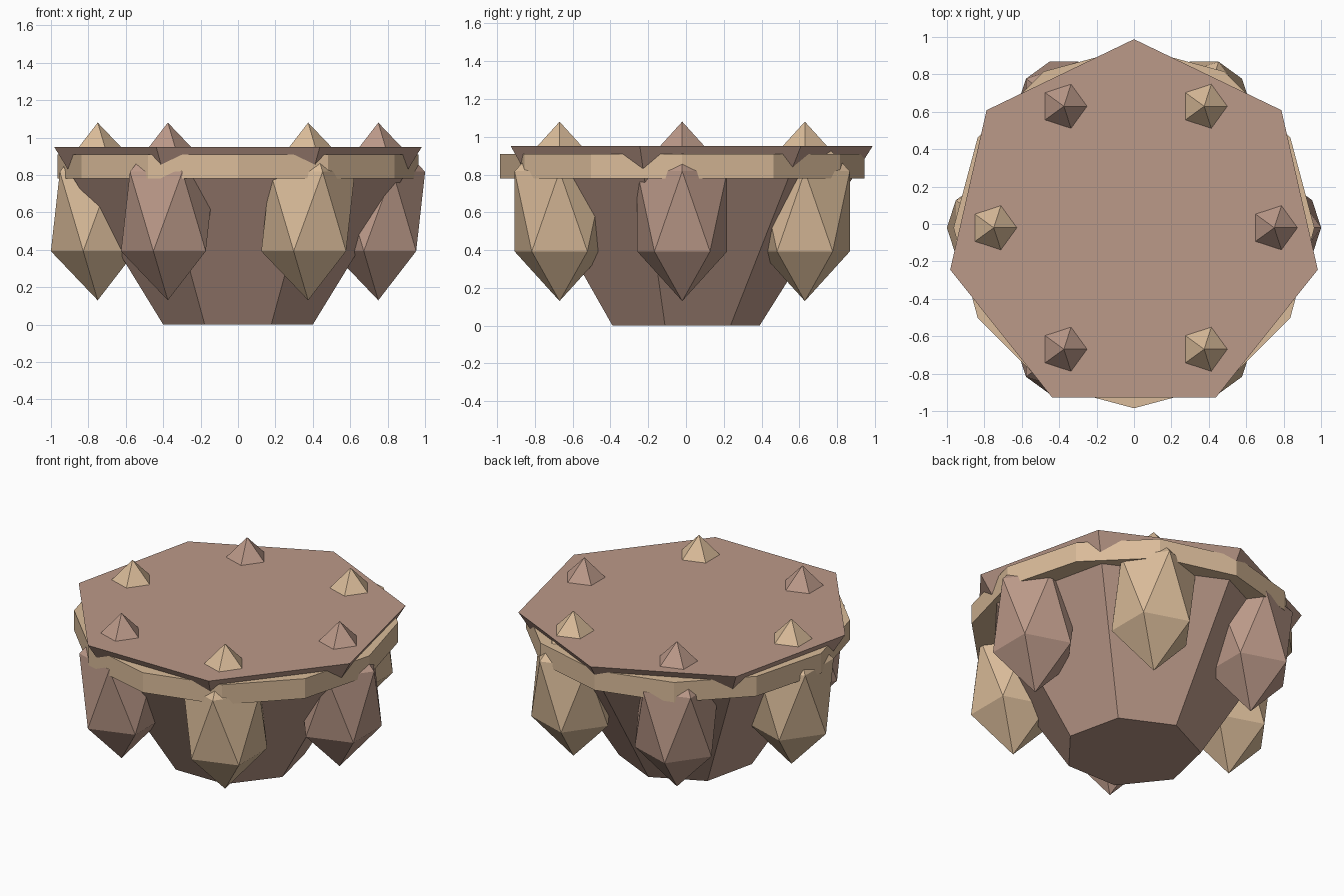
import bpy, bmesh
from math import sin, cos, pi

if "Cube" in bpy.data.objects:
    bpy.data.objects.remove(bpy.data.objects["Cube"], do_unlink=True)

CENTRE_Y = -0.02


def make_material(name, rgb):
    mat = bpy.data.materials.new(name)
    mat.use_nodes = True
    mat.diffuse_color = (*rgb, 1)
    mat.node_tree.nodes["Principled BSDF"].inputs["Base Color"].default_value = (*rgb, 1)
    return mat


def finish(name, bm, mat, location):
    bmesh.ops.recalc_face_normals(bm, faces=bm.faces)
    mesh = bpy.data.meshes.new(name)
    bm.to_mesh(mesh)
    bm.free()
    mesh.materials.append(mat)
    obj = bpy.data.objects.new(name, mesh)
    obj.location = location
    bpy.context.collection.objects.link(obj)
    return obj


def frustum(name, sides, low, high, mat):
    """Closed frustum with a corner towards +y; low and high are (radius, z)."""
    bm = bmesh.new()
    rings = []
    for radius, z in (low, high):
        angles = [2 * pi * i / sides for i in range(sides)]
        rings.append([bm.verts.new((radius * sin(a), radius * cos(a), z)) for a in angles])
    for ring in rings:
        bm.faces.new(ring)
    for i in range(sides):
        j = (i + 1) % sides
        bm.faces.new((rings[0][i], rings[0][j], rings[1][j], rings[1][i]))
    return finish(name, bm, mat, (0, CENTRE_Y, 0))


def crystal(name, location, mat):
    """Icosahedron stretched upwards."""
    bm = bmesh.new()
    bmesh.ops.create_icosphere(bm, subdivisions=1, radius=1)
    bmesh.ops.scale(bm, vec=(0.28, 0.28, 0.475), verts=bm.verts)
    return finish(name, bm, mat, location)


brown = make_material("dusty brown", (0.50, 0.32, 0.25))
tan = make_material("warm tan", (0.70, 0.50, 0.32))

# Tapered seven-sided body and the band near its rim
frustum("body", 7, (0.41, 0), (1.008, 0.95), brown)
frustum("rim_band", 12, (0.965, 0.78), (0.965, 0.91), tan)

# Six crystals around the body, alternating in colour
for k in range(6):
    a = k * pi / 3
    crystal(f"crystal_{k + 1}", (0.75 * cos(a), CENTRE_Y + 0.75 * sin(a), 0.605),
            tan if k % 2 else brown)
